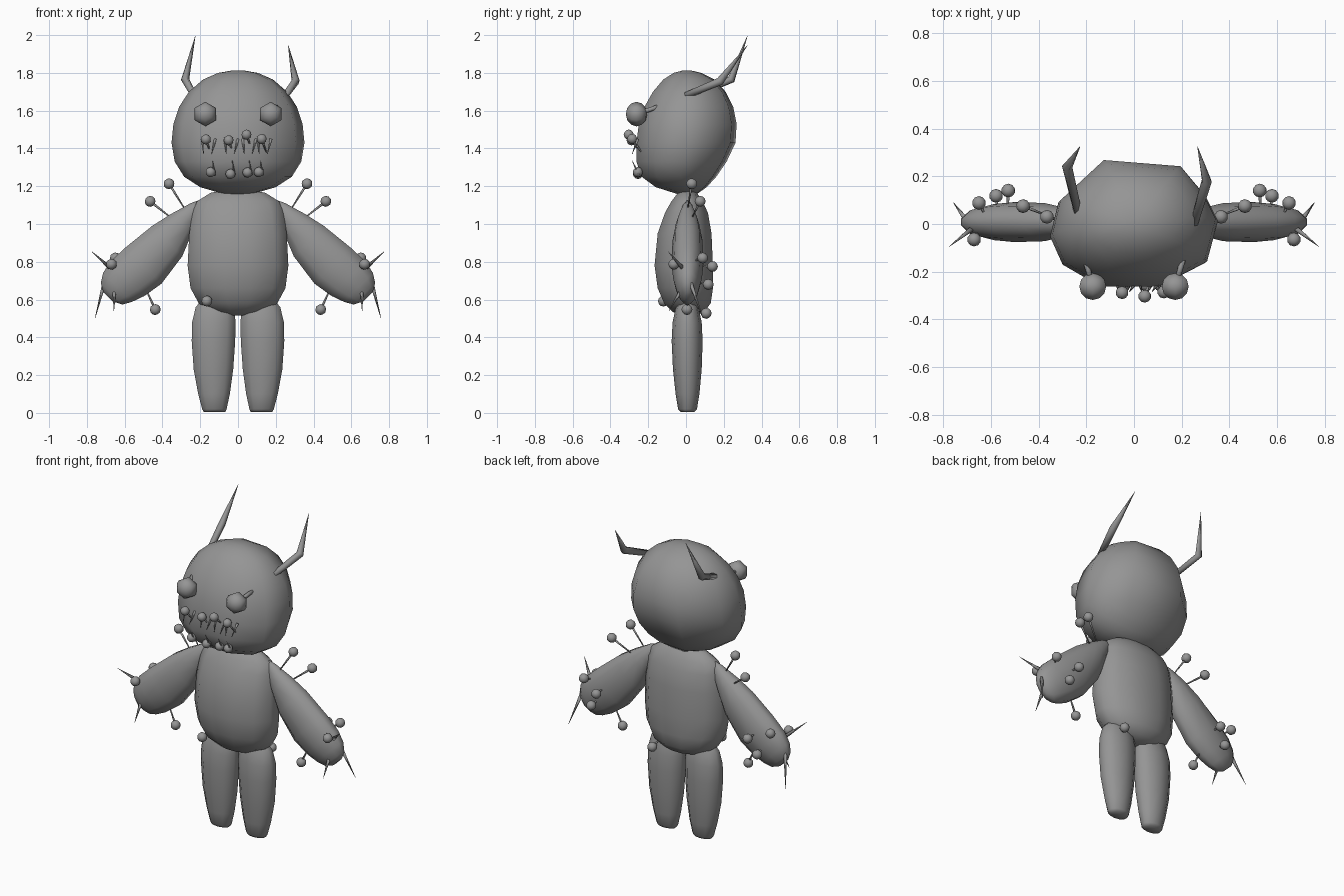
import bpy, bmesh, math
from mathutils import Vector as V

grey = bpy.data.materials.new("grey cloth")
grey.diffuse_color = (0.3, 0.3, 0.3, 1)


def finish(name, bm):
    bmesh.ops.recalc_face_normals(bm, faces=bm.faces)
    for f in bm.faces:
        f.smooth = True
    me = bpy.data.meshes.new(name)
    bm.to_mesh(me)
    bm.free()
    me.materials.append(grey)
    ob = bpy.data.objects.new(name, me)
    bpy.context.collection.objects.link(ob)
    return ob


def loft(name, rings):
    """Skin a list of equally long point rings and cap both ends."""
    bm = bmesh.new()
    rows = [[bm.verts.new(p) for p in r] for r in rings]
    n = len(rows[0])
    for a, b in zip(rows, rows[1:]):
        for i in range(n):
            j = (i + 1) % n
            bm.faces.new((a[i], a[j], b[j], b[i]))
    bm.faces.new(rows[0])
    bm.faces.new(rows[-1])
    return finish(name, bm)


def oval(c, u, v, n):
    return [V(c) + V(u) * math.cos(2 * math.pi * (i + .5) / n)
            + V(v) * math.sin(2 * math.pi * (i + .5) / n) for i in range(n)]


def stick(name, pts, radii, n=6):
    """Tube through a few points with a radius at each."""
    rings = []
    for i, p in enumerate(pts):
        d = (V(pts[min(i + 1, len(pts) - 1)]) - V(pts[max(i - 1, 0)])).normalized()
        u = d.orthogonal().normalized()
        if i:  # keep successive rings aligned
            u = (last - d * last.dot(d)).normalized()
        last = u
        rings.append(oval(p, u * radii[i], d.cross(u) * radii[i], n))
    return loft(name, rings)


def ball(name, p, r):
    bm = bmesh.new()
    bmesh.ops.create_icosphere(bm, subdivisions=2, radius=r)
    bmesh.ops.translate(bm, verts=bm.verts, vec=p)
    return finish(name, bm)


def pin(name, head, point, r=.029, w=.007):
    ball(name + "_head", head, r)
    stick(name + "_shaft", [head, point], [w, w * .5])


# Head: irregular ten-sided outline, scaled per height
outline = [(-.37, 1), (.57, .9), (.85, .45), (1, .05), (.87, -.6),
           (.3, -1), (-.4, -1), (-.85, -.65), (-1, -.2), (-.9, .35)]
head = []
for z, hx, y0, y1 in [(1.16, .08, -.05, .06), (1.195, .2, -.16, .11),
                      (1.25, .285, -.235, .16), (1.33, .335, -.262, .215),
                      (1.43, .352, -.262, .262), (1.53, .342, -.25, .268),
                      (1.62, .312, -.22, .25), (1.70, .26, -.175, .21),
                      (1.765, .185, -.12, .15), (1.80, .105, -.065, .08),
                      (1.812, .035, -.02, .03)]:
    cy, hy = (y0 + y1) / 2, (y1 - y0) / 2
    head.append([(x * hx, cy + y * hy, z) for x, y in outline])
loft("head", head)

# Torso
loft("torso", [oval((0, (a + b) / 2, z), (w, 0, 0), (0, (b - a) / 2, 0), 12)
               for z, w, a, b in [(.515, .05, -.03, .06), (.535, .14, -.075, .10),
                                  (.58, .215, -.12, .135), (.66, .26, -.155, .148),
                                  (.78, .276, -.172, .148), (.95, .267, -.155, .14),
                                  (1.06, .25, -.115, .12), (1.12, .225, -.08, .09),
                                  (1.165, .15, -.045, .06), (1.18, .07, -.02, .04)]])

for s, side in ((-1, "left"), (1, "right")):
    # Legs
    loft(side + "_leg", [oval((s * x, y, z), (w, 0, 0), (0, d, 0), 10)
                         for z, x, w, y, d in [(.005, .125, .06, .008, .036), (.02, .125, .068, .008, .05),
                                               (.1, .127, .088, .008, .063), (.23, .13, .11, .007, .076),
                                               (.38, .13, .121, .006, .082), (.48, .128, .121, .006, .077),
                                               (.56, .122, .107, .006, .06), (.61, .115, .07, .006, .035),
                                               (.625, .112, .025, .006, .012)]])
    # Arms: sections along a line running down and outwards
    k = math.sqrt(.5)
    arm = []
    for t, lo, hi, d in [(-.04, -.02, .025, .012), (0, -.035, .045, .03), (.057, -.055, .062, .048),
                         (.113, -.08, .08, .062), (.23, -.13, .108, .08), (.41, -.156, .128, .084),
                         (.52, -.138, .132, .076), (.59, -.112, .115, .062),
                         (.635, -.085, .085, .042), (.66, -.035, .04, .02)]:
        m, h = (lo + hi) / 2, (hi - lo) / 2
        arm.append(oval((s * (.22 + (t + m) * k), .008, 1.08 + (m - t) * k),
                        (s * h * k, 0, h * k), (0, d, 0), 10))
    loft(side + "_arm", arm)

    # Claw spikes on the hand
    for i, (tip, base) in enumerate([((.775, -.095, .855), (.68, -.02, .77)),
                                     ((.757, .09, .50), (.705, .02, .70)),
                                     ((.657, -.09, .54), (.655, -.02, .66))]):
        stick(f"{side}_claw_{i}", [(s * base[0], *base[1:]), (s * tip[0], *tip[1:])], [.012, .0008])

    # Pins stuck in the arm
    for i, (p, q) in enumerate([((.365, .03, 1.213), (.285, .01, 1.085)),
                                ((.465, .075, 1.12), (.35, .03, 1.03)),
                                ((.67, -.065, .787), (.64, 0, .76)),
                                ((.65, .088, .82), (.62, .03, .80)),
                                ((.527, .14, .775), (.53, .04, .78)),
                                ((.578, .118, .68), (.57, .03, .70)),
                                ((.438, .005, .547), (.49, .01, .66))]):
        pin(f"{side}_arm_pin_{i}", (s * p[0], *p[1:]), (s * q[0], *q[1:]))

    # Eyes: six-sided pin heads
    bm = bmesh.new()
    bmesh.ops.create_uvsphere(bm, u_segments=6, v_segments=6, radius=.065)
    for v in bm.verts:
        v.co = V((v.co.x + s * .173, v.co.z * .87 - .262, v.co.y + 1.582))
    finish(side + "_eye", bm)
    stick(side + "_eye_shaft", [(s * .173, -.26, 1.582), (s * .205, -.15, 1.62)], [.012, .012])

# Hip pins
pin("front_hip_pin", (-.165, -.12, .592), (-.15, -.03, .62))
pin("back_hip_pin", (.16, .107, .527), (.15, .03, .56))

# Horns
stick("left_horn", [(-.235, .05, 1.685), (-.28, .24, 1.765), (-.226, .325, 1.995)], [.018, .022, .001])
stick("right_horn", [(.25, .0, 1.68), (.305, .18, 1.755), (.266, .325, 1.945)], [.018, .022, .001])

# Mouth pins in two rows, with loose thorns between
for i, (x, y, z) in enumerate([(-.17, -.285, 1.448), (-.05, -.288, 1.443),
                               (.045, -.303, 1.473), (.125, -.285, 1.45)]):
    pin(f"upper_mouth_pin_{i}", (x, y, z), (x + .025, -.235, z - .07), .027)
    for j, dx in enumerate((-.02, .05)):
        stick(f"thorn_{i}_{j}", [(x + dx, -.255, 1.45), (x + dx * .6, -.285, 1.37)], [.008, .001])
for i, (x, z) in enumerate([(-.145, 1.275), (-.04, 1.265), (.05, 1.273), (.11, 1.275)]):
    pin(f"lower_mouth_pin_{i}", (x, -.255, z), (x - .02, -.2, z + .04), .027)
    stick(f"lower_thorn_{i}", [(x + .02, -.25, 1.26), (x + .01, -.285, 1.335)], [.008, .001])
